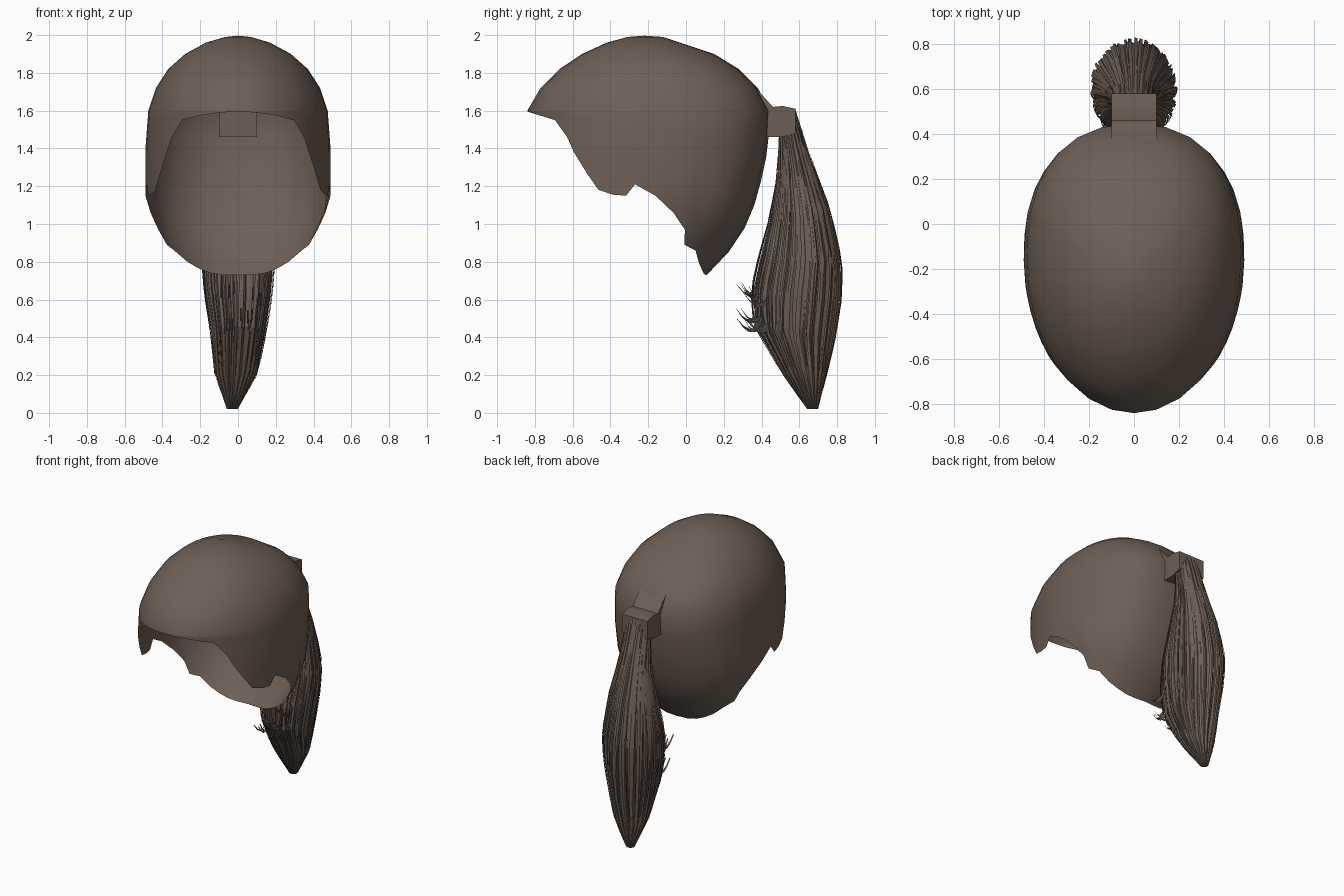
import bpy, math, random

if "Cube" in bpy.data.objects:
    bpy.data.objects.remove(bpy.data.objects["Cube"])

random.seed(4)
brown = bpy.data.materials.new("brown_hair")
brown.diffuse_color = (0.155, 0.115, 0.09, 1)
brown.use_nodes = True
brown.node_tree.nodes["Principled BSDF"].inputs["Base Color"].default_value = brown.diffuse_color


def lerp_table(table, k):
    """Linear lookup in rows sorted by their first value."""
    if k <= table[0][0]:
        return table[0][1:]
    for a, b in zip(table, table[1:]):
        if k <= b[0]:
            f = (k - a[0]) / (b[0] - a[0])
            return [p + (q - p) * f for p, q in zip(a[1:], b[1:])]
    return table[-1][1:]


def make(name, verts, faces, angle=35):
    me = bpy.data.meshes.new(name)
    me.from_pydata(verts, [], faces)
    me.materials.append(brown)
    ob = bpy.data.objects.new(name, me)
    bpy.context.collection.objects.link(ob)
    bpy.ops.object.select_all(action='DESELECT')
    ob.select_set(True)
    bpy.context.view_layer.objects.active = ob
    bpy.ops.object.shade_smooth_by_angle(angle=math.radians(angle))
    return ob


def grid_faces(rows, n, closed=True, start=0):
    return [(start + r * n + c, start + (r + 1) * n + c,
             start + (r + 1) * n + (c + 1) % n, start + r * n + (c + 1) % n)
            for r in range(rows - 1) for c in range(n if closed else n - 1)]


# Hair cap: height, front y, back y, half width
CAP = [(0.73, -0.84, 0.11, 0.27), (0.85, -0.84, 0.225, 0.37), (1.0, -0.84, 0.325, 0.45),
       (1.15, -0.84, 0.38, 0.49), (1.4, -0.84, 0.435, 0.49), (1.6, -0.84, 0.445, 0.475),
       (1.72, -0.77, 0.38, 0.435), (1.82, -0.67, 0.28, 0.37), (1.9, -0.55, 0.15, 0.28),
       (1.96, -0.42, -0.03, 0.17), (1.99, -0.31, -0.12, 0.07)]
# Hairline: degrees from the front, height
EDGE = [(0, 1.595), (12, 1.59), (25, 1.575), (38, 1.55), (46, 1.46), (50, 1.38), (57, 1.27),
        (63, 1.18), (70, 1.155), (76, 1.15), (80, 1.21), (89, 1.15), (97, 1.06), (105, 0.97),
        (107, 0.89), (118, 0.86), (128, 0.80), (139, 0.765), (152, 0.74), (166, 0.73), (180, 0.73)]


def cap_point(z, deg):
    yf, yb, w = lerp_table(CAP, z)
    a = math.radians(deg)
    yc = -0.15 if z < 1.85 else (yf + yb) / 2
    c, s = math.cos(a), math.sin(a)
    if c >= 0:
        return (w * s, yc - (yc - yf) * c, z)
    # the back of the head is a little squarer
    e = 0.85
    return (w * math.copysign(abs(s) ** e, s), yc + (yb - yc) * abs(c) ** e, z)


angles = [e[0] for e in EDGE] + [-e[0] for e in EDGE[-2:0:-1]]
n = len(angles)
verts = [(0, -0.22, 1.997)]
upper = [1.99, 1.96, 1.9, 1.82, 1.72, 1.6]
for z in upper:
    verts += [cap_point(z, a) for a in angles]
for r in range(1, 8):
    for a in angles:
        edge = lerp_table(EDGE, abs(a))[0]
        verts.append(cap_point(1.6 + (edge - 1.6) * r / 7, a))
faces = [(0, 1 + c, 1 + (c + 1) % n) for c in range(n)]
make("hair_cap", verts, faces + grid_faces(len(upper) + 7, n, True, 1))

# Hair tie joining the cap to the ponytail: y, bottom z, top z
TIE = [(0.37, 1.46, 1.72), (0.46, 1.46, 1.62), (0.51, 1.46, 1.625), (0.58, 1.48, 1.61)]
verts = []
for y, lo, hi in TIE:
    verts += [(-0.1, y, lo), (0.1, y, lo), (0.1, y, hi), (-0.1, y, hi)]
make("hair_tie", verts, grid_faces(len(TIE), 4) + [(0, 1, 2, 3), (15, 14, 13, 12)])

# Ponytail: step, front y and z, back y and z, half width, centre x
TAIL = [(0, 0.49, 1.46, 0.58, 1.61, 0.095, 0), (1, 0.48, 1.25, 0.66, 1.36, 0.11, 0),
        (2, 0.44, 1.02, 0.76, 1.08, 0.16, 0), (3, 0.39, 0.83, 0.82, 0.80, 0.19, 0),
        (4, 0.35, 0.65, 0.815, 0.60, 0.175, 0), (5, 0.36, 0.46, 0.785, 0.38, 0.145, 0),
        (6, 0.50, 0.22, 0.745, 0.20, 0.115, -0.01), (7, 0.64, 0.02, 0.70, 0.02, 0.03, -0.03)]


def tail_point(t, a, scale=1.0):
    fy, fz, by, bz, w, cx = lerp_table(TAIL, t)
    c, s = math.cos(a) * scale, math.sin(a) * scale
    return (cx + w * s, (fy + by) / 2 - (by - fy) / 2 * c,
            max(0.0, (fz + bz) / 2 - (bz - fz) / 2 * c))


# Grooved core of the ponytail
n, steps = 48, 22
verts = []
for r in range(steps):
    t = 7 * r / (steps - 1)
    for c in range(n):
        verts.append(tail_point(t, math.tau * c / n, 0.98 if c % 2 else 0.92))
make("ponytail", verts, grid_faces(steps, n) + [tuple(range(n)), tuple(range(steps * n - 1, (steps - 1) * n - 1, -1))], 20)

# Thin strands lying over the ponytail
verts, faces = [], []
for i in range(64):
    a = math.tau * (i + random.random()) / 64
    width = random.uniform(0.03, 0.07)
    t0, t1 = random.uniform(0, 1.5), random.uniform(5.3, 7)
    lift = random.uniform(0.0, 0.05)
    start = len(verts)
    for r in range(12):
        f = r / 11
        t = t0 + (t1 - t0) * f
        taper = width * (1 - 0.8 * f)
        s = 0.985 + lift * math.sin(math.pi * f)
        verts += [tail_point(t, a - taper, s), tail_point(t, a + taper, s + 0.015)]
    faces += grid_faces(12, 2, False, start)
make("ponytail_strands", verts, faces)

# Loose wisps sticking out at the lower front
verts, faces = [], []
for i in range(16):
    a = random.uniform(-0.8, 0.8)
    t = random.uniform(3.9, 5.0)
    x, y, z = tail_point(t, a)
    reach = random.uniform(0.05, 0.12)
    start = len(verts)
    for r in range(5):
        f = r / 4
        h = 0.012 * (1 - f) + 0.001
        py = y + 0.03 - (reach + 0.03) * f
        pz = z - 0.05 * math.sin(math.pi * f) + 0.03 * f
        verts += [(x, py, pz - h), (x + 0.008, py, pz + h)]
    faces += grid_faces(5, 2, False, start)
make("loose_wisps", verts, faces)
